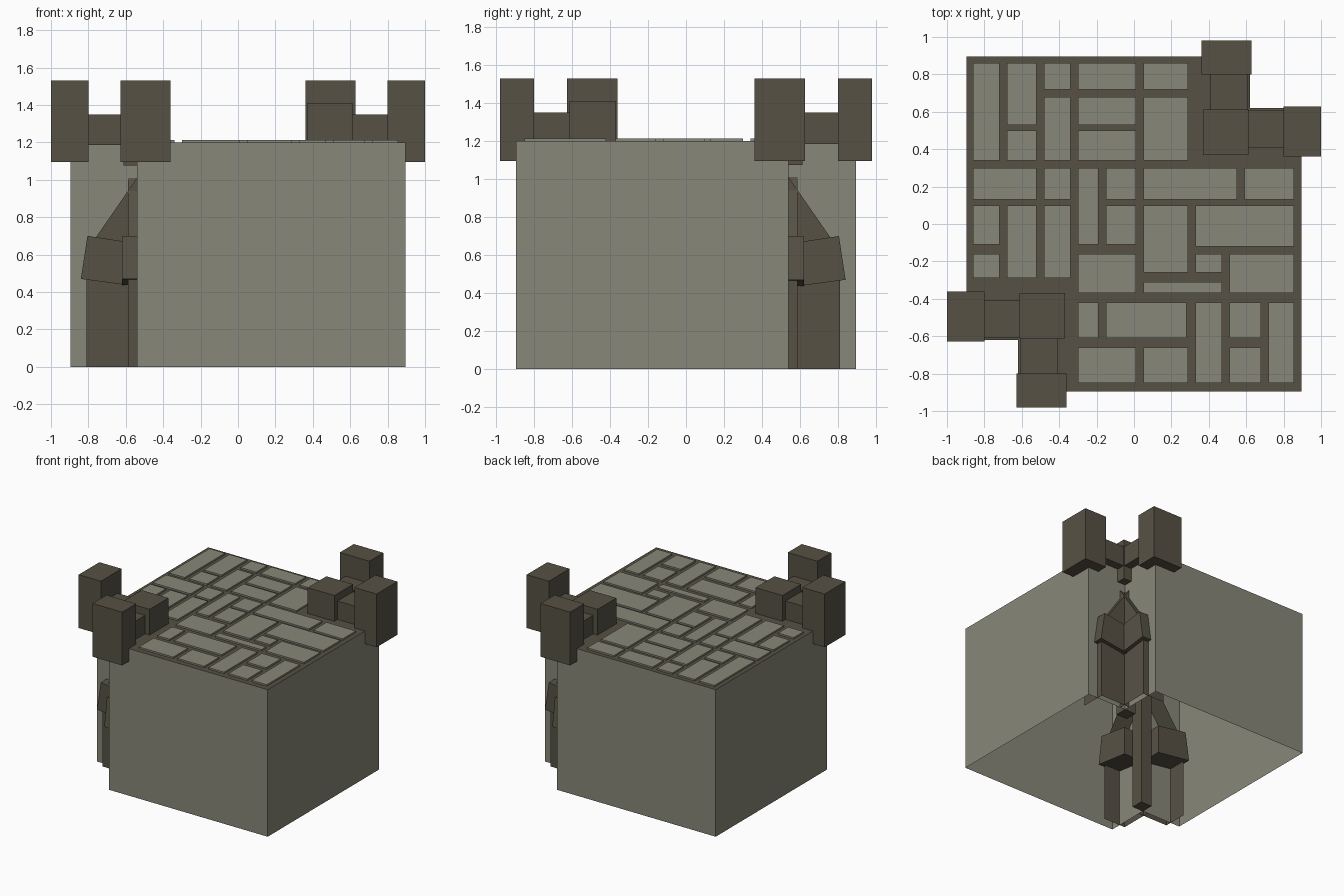
import bpy, bmesh
from mathutils import Vector

if "Cube" in bpy.data.objects:
    bpy.data.objects.remove(bpy.data.objects["Cube"])


def material(name, rgb):
    m = bpy.data.materials.new(name)
    m.diffuse_color = (*rgb, 1)
    m.use_nodes = True
    m.node_tree.nodes["Principled BSDF"].inputs["Base Color"].default_value = m.diffuse_color
    return m


LIGHT = material("light stone", (0.243, 0.243, 0.192))
DARK = material("dark stone", (0.095, 0.083, 0.058))


def finish(name, bm, mats):
    bmesh.ops.recalc_face_normals(bm, faces=bm.faces[:])
    me = bpy.data.meshes.new(name)
    bm.to_mesh(me)
    bm.free()
    for m in mats:
        me.materials.append(m)
    ob = bpy.data.objects.new(name, me)
    bpy.context.collection.objects.link(ob)
    return ob


def extrude(bm, pts, offset):
    """Close a planar outline and extrude it into a prism."""
    face = bm.faces.new([bm.verts.new(p) for p in pts])
    res = bmesh.ops.extrude_face_region(bm, geom=[face], use_keep_orig=True)
    moved = [v for v in res["geom"] if isinstance(v, bmesh.types.BMVert)]
    bmesh.ops.translate(bm, verts=moved, vec=Vector(offset))


# Hollow block, notched at two opposite corners, open underneath
W, N, H = 0.895, 0.54, 1.2
bm = bmesh.new()
outline = [(-N, -W), (W, -W), (W, N), (N, N), (N, W), (-W, W), (-W, -N), (-N, -N)]
extrude(bm, [(x, y, 0) for x, y in outline], (0, 0, H))
bmesh.ops.recalc_face_normals(bm, faces=bm.faces[:])
bmesh.ops.delete(bm, geom=[f for f in bm.faces if f.calc_center_median().z < 0.01],
                 context='FACES_ONLY')
for f in bm.faces:
    f.material_index = 1 if f.calc_center_median().z > H - 0.01 else 0
finish("wall_block", bm, [LIGHT, DARK])

# Paving slabs: column (x range) -> y ranges
PAVING = {
    (-.86, -.72): [(.34, .86), (-.11, .10), (-.29, -.16)],
    (-.68, -.52): [(.53, .86), (.34, .50), (-.29, .10)],
    (-.48, -.34): [(.72, .86), (.34, .68), (.13, .30), (-.29, .10)],
    (-.30, .01): [(.72, .86), (.53, .68), (.34, .50), (-.37, -.16), (-.85, -.66)],
    (.05, .29): [(.72, .86), (.34, .68), (-.26, .10), (-.85, -.66)],
    (-.86, -.52): [(.13, .30)],
    (-.30, -.19): [(-.11, .30), (-.61, -.42)],
    (-.15, .01): [(.13, .30), (-.11, .10)],
    (.05, .55): [(.13, .30)],
    (.59, .855): [(.13, .30)],
    (.33, .855): [(-.12, .10)],
    (.33, .47): [(-.26, -.16), (-.85, -.42)],
    (.51, .855): [(-.37, -.16)],
    (.05, .47): [(-.37, -.31)],
    (-.15, .28): [(-.61, -.42)],
    (.51, .68): [(-.61, -.42), (-.85, -.66)],
    (.72, .855): [(-.85, -.42)],
}
bm = bmesh.new()
for (x0, x1), rows in PAVING.items():
    for y0, y1 in rows:
        extrude(bm, [(x0, y0, H), (x1, y0, H), (x1, y1, H), (x0, y1, H)], (0, 0, 0.013))
finish("paving_slabs", bm, [LIGHT])


def part(name, profile, b0, b1, sign, swap, open_inner=False):
    """Profile of (outward, z) points spanning b0..b1 sideways, turned to a corner."""
    bm = bmesh.new()
    extrude(bm, [(a, b0, z) for a, z in profile], (0, b1 - b0, 0))
    if open_inner:
        drop = [f for f in bm.faces
                if all(abs(v.co.y - b0) < 1e-4 for v in f.verts)
                or all(v.co.z < 1e-4 for v in f.verts)
                or all(abs(v.co.x - N) < 1e-4 for v in f.verts)]
        bmesh.ops.delete(bm, geom=drop, context='FACES_ONLY')
    for v in bm.verts:
        a, b, z = v.co
        v.co = Vector((b, a, z) if swap else (a, b, z))
        v.co.x *= sign
        v.co.y *= sign
    return finish(name, bm, [DARK])


def rect(a0, a1, z0, z1):
    return [(a0, z0), (a1, z0), (a1, z1), (a0, z1)]


for sign, side in ((1, "back"), (-1, "front")):
    # Corner merlon and the hidden post behind the buttresses
    part(side + "_corner_merlon", rect(.37, .612, 1.075, 1.41), .37, .612, sign, False)
    part(side + "_corner_post", rect(.44, .54, 0, .95), .44, .54, sign, False)
    for swap in (False, True):
        tag = side + ("_b" if swap else "_a")
        # Low parapet and tall end merlon
        part(tag + "_parapet", rect(.6, .82, 1.185, 1.35), .41, .608, sign, swap)
        part(tag + "_end_merlon", rect(.8, 1.0 if not swap else .98, 1.095, 1.53),
             .36, .627, sign, swap)
        # Buttress with sloped top, and its flared cap
        part(tag + "_buttress", [(N, 0), (.81, 0), (.81, .62), (N, 1.01)],
             .39, .588, sign, swap, True)
        part(tag + "_buttress_cap", [(N, .43), (.84, .47), (.805, .70), (N, .66)],
             .36, .62, sign, swap)
